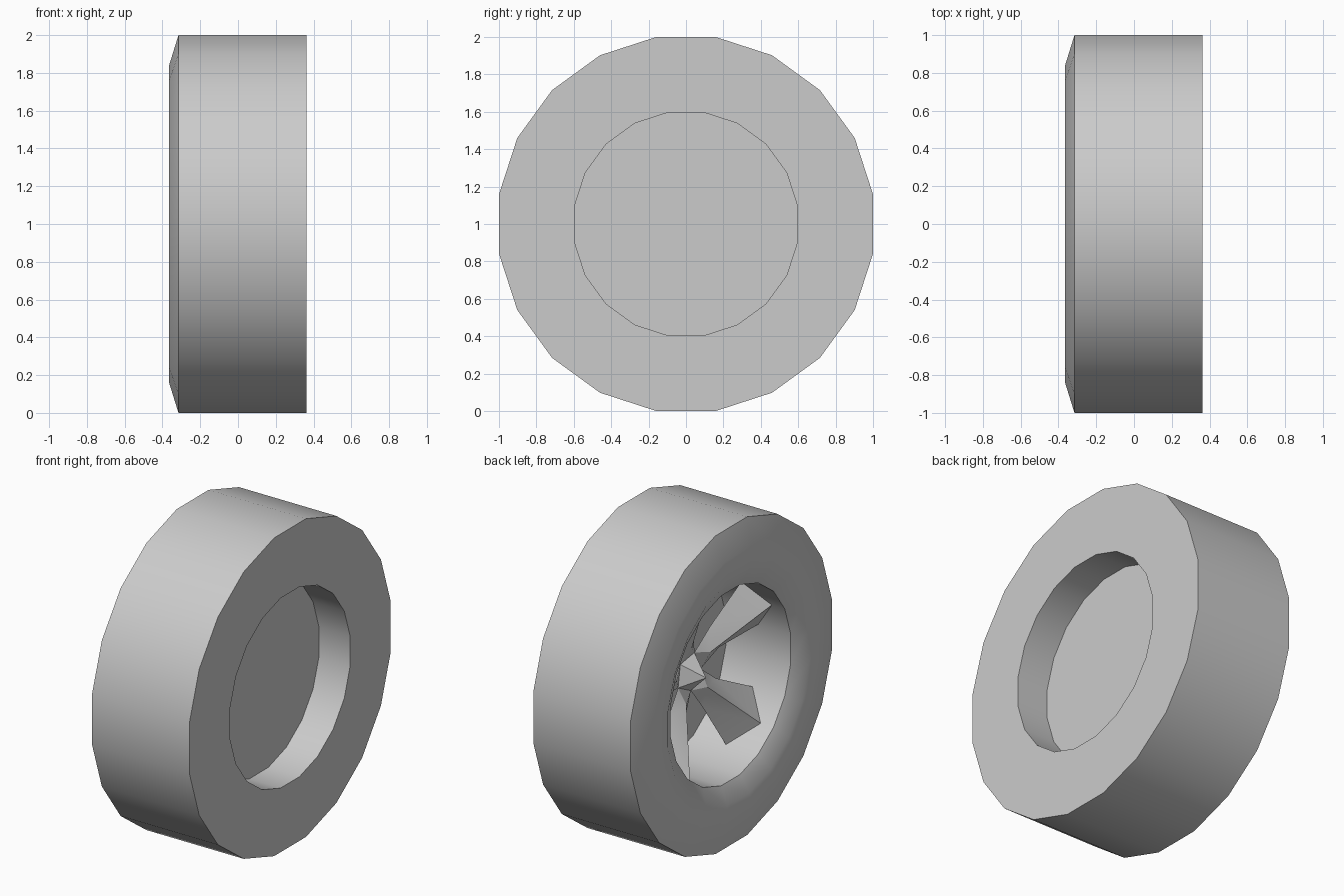
import bpy
import bmesh
from math import cos, sin, pi, radians

if "Cube" in bpy.data.objects:
    bpy.data.objects.remove(bpy.data.objects["Cube"], do_unlink=True)

SIDES = 20
SPOKES = 5
STEP = 2 * pi / SIDES

grey = bpy.data.materials.new("plain_grey")
grey.use_nodes = True
colour = (0.6, 0.6, 0.6, 1)
grey.diffuse_color = colour
grey.node_tree.nodes["Principled BSDF"].inputs["Base Color"].default_value = colour


def polar(x, r, angle):
    """Point at distance r from the wheel axle, which runs along x."""
    return (x, r * cos(angle), 1 + r * sin(angle))


def finish(bm, name):
    mesh = bpy.data.meshes.new(name)
    bm.to_mesh(mesh)
    bm.free()
    mesh.materials.append(grey)
    obj = bpy.data.objects.new(name, mesh)
    bpy.context.collection.objects.link(obj)
    bpy.ops.object.select_all(action="DESELECT")
    obj.select_set(True)
    bpy.context.view_layer.objects.active = obj
    bpy.ops.object.shade_smooth_by_angle(angle=radians(30))
    return obj


# Tyre and rim: one turned profile, closed by a disc at each end of it
R_OUT, R_IN = 1.0125, 0.604
profile = [(0.145, R_IN), (0.362, R_IN), (0.362, R_OUT), (-0.315, R_OUT),
           (-0.365, 0.85), (-0.365, 0.71), (-0.31, R_IN), (0.14, R_IN)]
bm = bmesh.new()
rings = [[bm.verts.new(polar(x, r, (k + 0.5) * STEP)) for k in range(SIDES)]
         for x, r in profile]
for a, b in zip(rings, rings[1:]):
    for k in range(SIDES):
        n = (k + 1) % SIDES
        bm.faces.new((a[k], a[n], b[n], b[k]))
bm.faces.new(rings[0])
bm.faces.new(rings[-1])
bmesh.ops.recalc_face_normals(bm, faces=bm.faces)
finish(bm, "tyre_and_rim")

# Spokes: ridged blades on a flat star, with a small pointed hub in the middle
bm = bmesh.new()
apex = bm.verts.new(polar(-0.14, 0, 0))
turn = 2 * pi / SPOKES
notches = [bm.verts.new(polar(-0.02, 0.12, STEP / 2 + (i - 0.5) * turn))
           for i in range(SPOKES)]
for i in range(SPOKES):
    mid = STEP / 2 + i * turn
    pair = (notches[i], notches[(i + 1) % SPOKES])
    ridge_rim = bm.verts.new(polar(-0.22, R_IN, mid))
    ridge_in = bm.verts.new(polar(-0.06, 0.18, mid))
    for side, notch in zip((-1, 1), pair):
        rim = bm.verts.new(polar(-0.085, R_IN, mid + side * STEP))
        inner = bm.verts.new(polar(-0.02, 0.3, mid + side * STEP))
        bm.faces.new((ridge_rim, rim, inner, ridge_in))
        bm.faces.new((ridge_in, inner, notch))
    bm.faces.new((ridge_in, *pair))
    bm.faces.new((apex, *pair))
bm.normal_update()
bmesh.ops.reverse_faces(bm, faces=[f for f in bm.faces if f.normal.x > 0])
finish(bm, "spokes")
